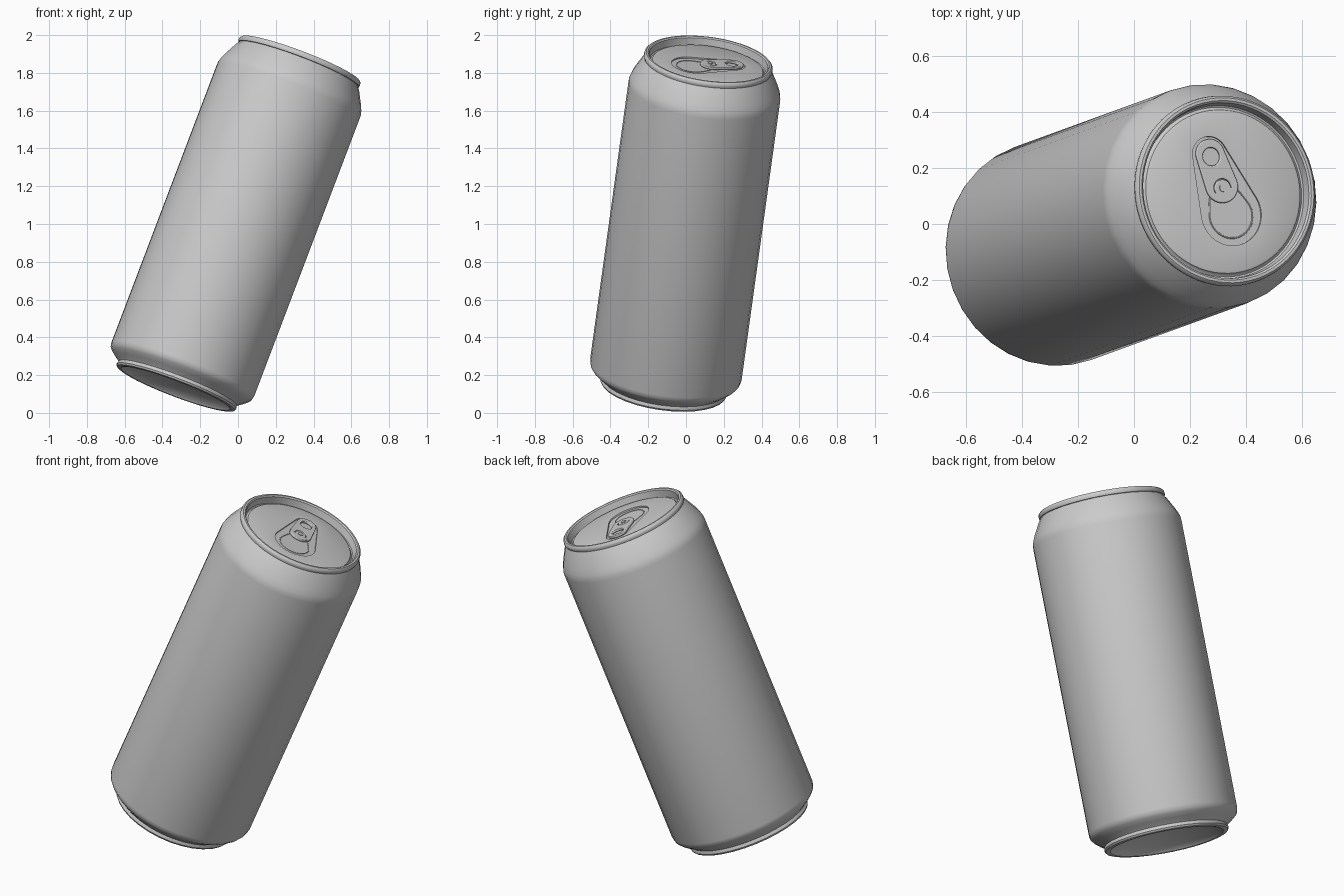
import bpy, bmesh
from math import sin, cos, pi, radians, asin
from mathutils import Matrix

if "Cube" in bpy.data.objects:
    bpy.data.objects.remove(bpy.data.objects["Cube"])

H = 1.883            # can height along its own axis
PANEL = H - 0.034    # lid panel level
POSE = (Matrix.Translation((0, 0, 1)) @ Matrix.Rotation(radians(20), 4, 'Z')
        @ Matrix.Rotation(radians(22), 4, 'Y') @ Matrix.Translation((0, 0, -H / 2)))


def add(name, bm):
    bmesh.ops.recalc_face_normals(bm, faces=bm.faces[:])
    me = bpy.data.meshes.new(name)
    bm.to_mesh(me)
    bm.free()
    ob = bpy.data.objects.new(name, me)
    bpy.context.collection.objects.link(ob)
    ob.matrix_world = POSE
    return ob


def lathe(name, profile, n):
    bm = bmesh.new()
    vs = [bm.verts.new((r, 0, z)) for r, z in profile]
    es = [bm.edges.new(p) for p in zip(vs, vs[1:])]
    bmesh.ops.spin(bm, geom=vs + es, cent=(0, 0, 0), axis=(0, 0, 1),
                   angle=2 * pi, steps=n, use_merge=True)
    bmesh.ops.remove_doubles(bm, verts=bm.verts[:], dist=1e-5)
    return add(name, bm)


def capsule(y0, r0, y1, r1, n=20):
    """Outline round two circles on the y axis, lower (y0, r0) and upper (y1, r1)."""
    a = asin((r0 - r1) / (y1 - y0))
    up = [a + (pi - 2 * a) * i / n for i in range(n + 1)]
    low = [pi - a + (pi + 2 * a) * i / n for i in range(n + 1)]
    return ([(r1 * cos(t), y1 + r1 * sin(t)) for t in up]
            + [(r0 * cos(t), y0 + r0 * sin(t)) for t in low])


def circle(y, r, n=24):
    return [(r * cos(2 * pi * i / n), y + r * sin(2 * pi * i / n)) for i in range(n)]


def prism(name, pts, z0, z1):
    bm = bmesh.new()
    f = bm.faces.new([bm.verts.new((x, y, z0)) for x, y in pts])
    top = bmesh.ops.extrude_face_region(bm, geom=[f])['geom']
    bmesh.ops.translate(bm, vec=(0, 0, z1 - z0),
                        verts=[v for v in top if isinstance(v, bmesh.types.BMVert)])
    bmesh.ops.remove_doubles(bm, verts=bm.verts[:], dist=1e-5)
    return add(name, bm)


def outline(name, loops, z, extrude, bevel, fill):
    cu = bpy.data.curves.new(name, 'CURVE')
    cu.dimensions = '2D' if fill else '3D'
    cu.fill_mode = 'BOTH' if fill else 'FULL'
    cu.extrude, cu.bevel_depth, cu.bevel_resolution = extrude, bevel, 2
    for pts in loops:
        sp = cu.splines.new('POLY')
        sp.points.add(len(pts) - 1)
        for p, (x, y) in zip(sp.points, pts):
            p.co = (x, y, 0, 1)
        sp.use_cyclic_u = True
    ob = bpy.data.objects.new(name, cu)
    bpy.context.collection.objects.link(ob)
    ob.matrix_world = POSE @ Matrix.Translation((0, 0, z))
    bpy.context.view_layer.objects.active = ob
    ob.select_set(True)
    bpy.ops.object.convert(target='MESH')
    ob = bpy.context.object
    ob.select_set(False)
    return ob


# Body: domed underside, foot rim, straight wall, tapered shoulder
dome = [(0.30 * i / 6, 0.075 * (1 - (i / 6) ** 2) + 0.012) for i in range(7)]
body = lathe("can_body", dome + [
    (0.308, 0.002), (0.320, 0.0), (0.333, 0.004), (0.339, 0.014), (0.337, 0.024),
    (0.334, 0.032), (0.342, 0.040), (0.366, 0.057), (0.390, 0.077), (0.401, 0.092),
    (0.405, 0.112), (0.405, H - 0.185), (0.404, H - 0.165), (0.398, H - 0.145),
    (0.386, H - 0.118), (0.350, H - 0.050), (0.338, H - 0.034), (0.330, H - 0.02)], 32)

# Lid: rolled rim, countersink groove and flat panel, closed underneath
lid = lathe("lid", [
    (0, H - 0.075), (0.315, H - 0.075), (0.330, H - 0.034), (0.341, H - 0.030),
    (0.344, H - 0.020), (0.342, H - 0.008), (0.334, H), (0.324, H),
    (0.317, H - 0.006), (0.312, H - 0.046), (0.306, H - 0.050), (0.299, H - 0.046),
    (0.295, PANEL - 0.003), (0.288, PANEL), (0, PANEL)], 64)

# Shallow teardrop recess pressed into the panel
cutter = prism("recess_cutter", capsule(-0.085, 0.115, 0.14, 0.066), PANEL - 0.008, PANEL + 0.05)
cutter.hide_render = True
cutter.hide_set(True)
mod = lid.modifiers.new("recess", 'BOOLEAN')
mod.object, mod.operation, mod.solver = cutter, 'DIFFERENCE', 'EXACT'

# Scored mouth outline
mouth = outline("mouth_score", [capsule(-0.09, 0.082, -0.045, 0.066)],
                PANEL - 0.008, 0, 0.003, False)

# Pull tab with finger hole and crescent slot round the rivet
arc = [radians(-20 + 220 * i / 14) for i in range(15)]
slot = ([(0.038 * cos(t), 0.012 + 0.038 * sin(t)) for t in arc]
        + [(0.027 * cos(t), 0.012 + 0.027 * sin(t)) for t in reversed(arc)])
tab = outline("pull_tab", [capsule(0.02, 0.057, 0.142, 0.050), circle(0.132, 0.037), slot],
              PANEL + 0.003, 0.003, 0.004, True)

# Rivet
rivet = prism("rivet", circle(0.012, 0.014), PANEL - 0.01, PANEL + 0.014)

for ob in (body, lid, mouth, tab, rivet):
    bpy.ops.object.select_all(action='DESELECT')
    ob.select_set(True)
    bpy.context.view_layer.objects.active = ob
    bpy.ops.object.shade_smooth_by_angle(angle=radians(40))
